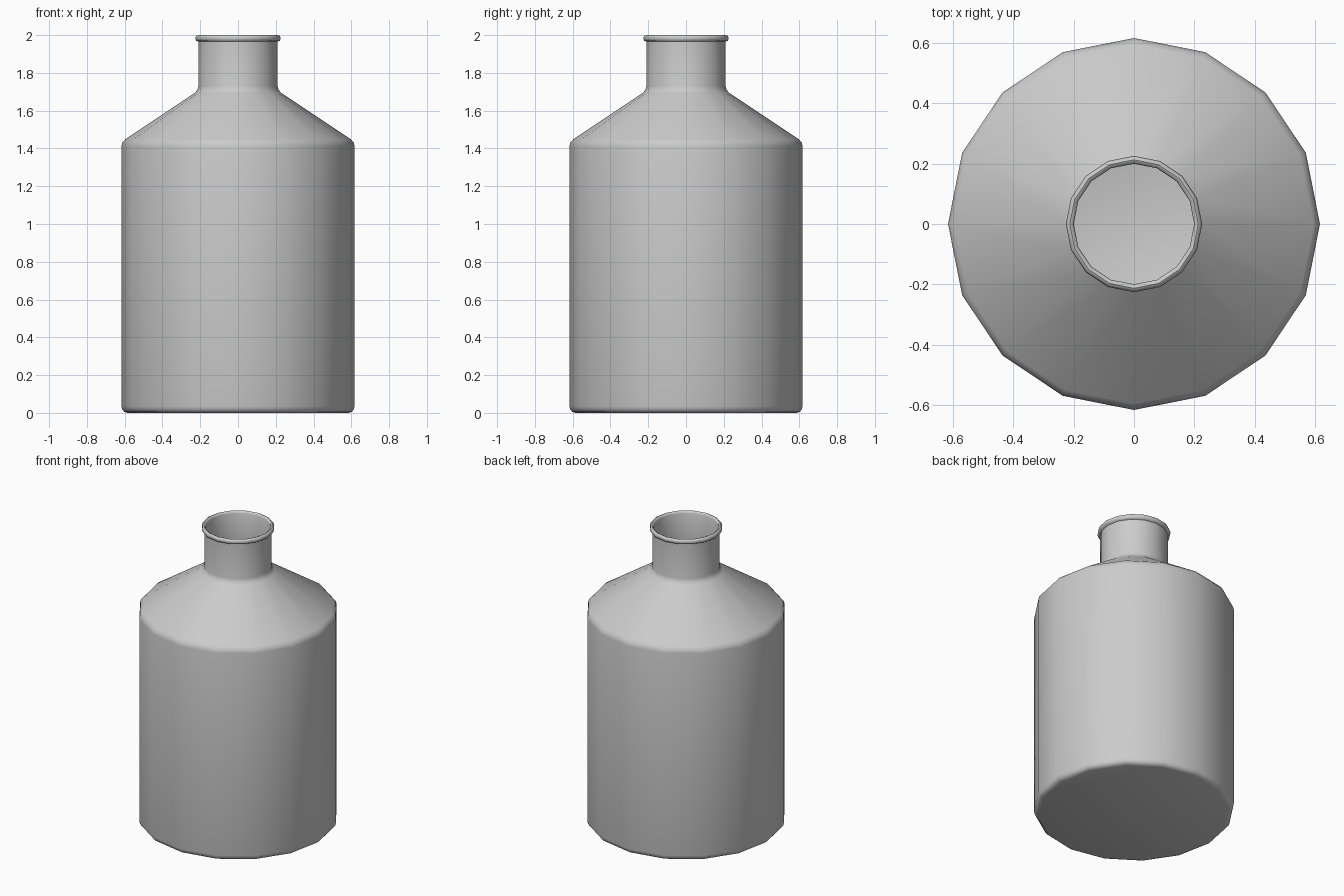
import bpy, bmesh, math

if "Cube" in bpy.data.objects:
    bpy.data.objects.remove(bpy.data.objects["Cube"])

SIDES = 16


def lathe(name, profile):
    """Revolve (radius, z) points around z; radius 0 becomes a pole."""
    bm = bmesh.new()
    rings = []
    for r, z in profile:
        if r == 0:
            rings.append([bm.verts.new((0, 0, z))] * SIDES)
        else:
            rings.append([bm.verts.new((r * math.cos(2 * math.pi * i / SIDES),
                                        r * math.sin(2 * math.pi * i / SIDES), z))
                          for i in range(SIDES)])
    for a, b in zip(rings, rings[1:]):
        for i in range(SIDES):
            j = (i + 1) % SIDES
            bm.faces.new(list(dict.fromkeys((a[i], a[j], b[j], b[i]))))
    bmesh.ops.recalc_face_normals(bm, faces=bm.faces)
    mesh = bpy.data.meshes.new(name)
    bm.to_mesh(mesh)
    bm.free()
    obj = bpy.data.objects.new(name, mesh)
    bpy.context.collection.objects.link(obj)
    bpy.context.view_layer.objects.active = obj
    obj.select_set(True)
    bpy.ops.object.shade_smooth_by_angle(angle=math.radians(50))
    return obj


# Outer wall: base, body, sloped shoulder and neck
outer = [(0, 0), (0.585, 0), (0.603, 0.006), (0.613, 0.018), (0.617, 0.035),
         (0.617, 1.41), (0.613, 1.43), (0.596, 1.45),
         (0.228, 1.695), (0.215, 1.71), (0.21, 1.73), (0.21, 1.965)]
# Rolled lip around the mouth
lip = [(0.221, 1.97), (0.226, 1.984), (0.221, 1.996), (0.213, 2.0),
       (0.204, 1.996), (0.2, 1.985)]
# Thin inner wall down to the inside floor
inner = [(0.2, 1.727), (0.206, 1.705), (0.221, 1.686), (0.59, 1.441),
         (0.607, 1.41), (0.607, 0.035), (0.585, 0.01), (0, 0.01)]

lathe("bottle", outer + lip + inner)
